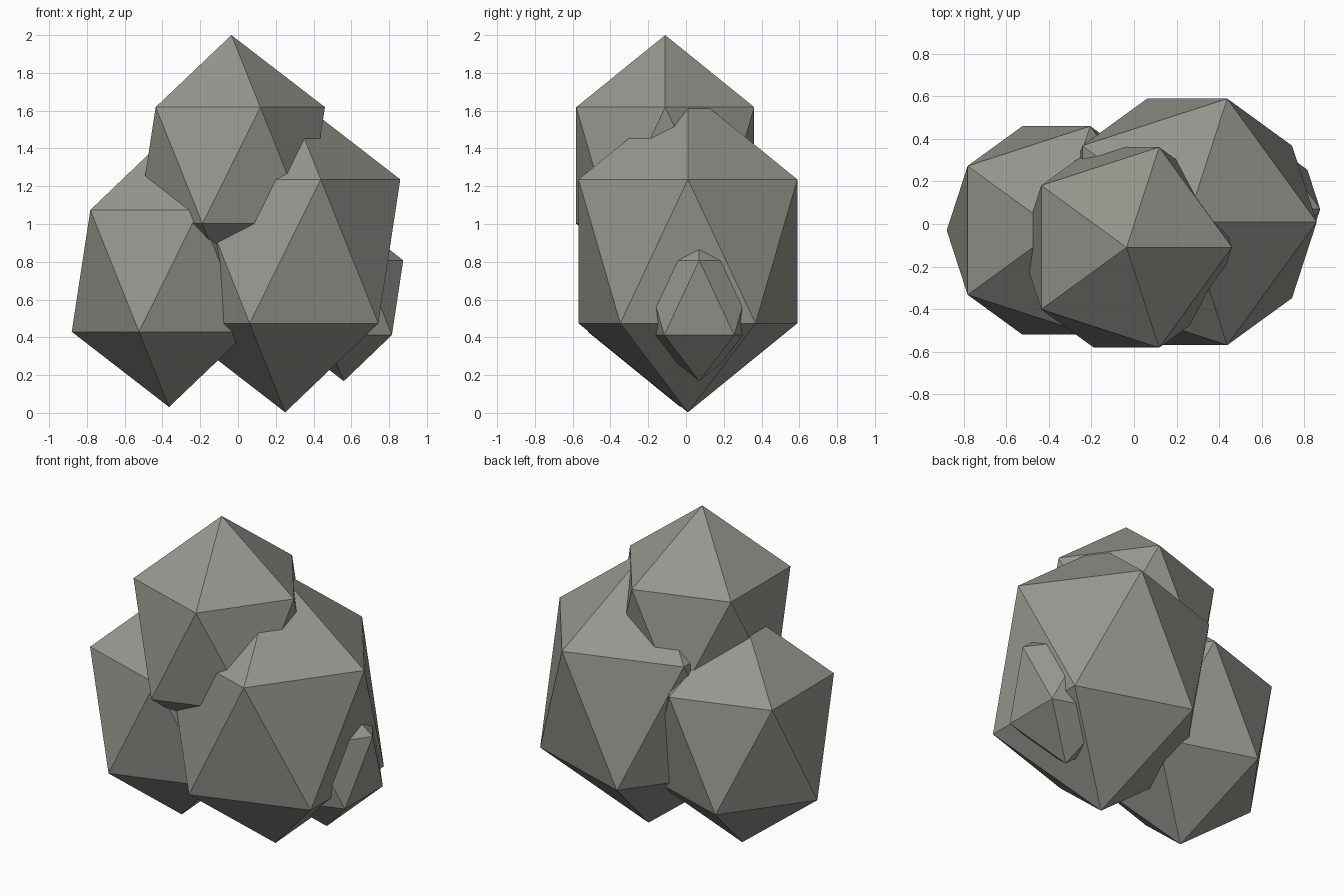
import bpy

# Remove the default cube
cube = bpy.data.objects.get("Cube")
if cube:
    bpy.data.objects.remove(cube, do_unlink=True)

# Stone material
stone = bpy.data.materials.new("warm_grey_stone")
stone.use_nodes = True
colour = (0.30, 0.315, 0.275, 1.0)
stone.diffuse_color = colour
bsdf = next(n for n in stone.node_tree.nodes if n.type == 'BSDF_PRINCIPLED')
bsdf.inputs["Base Color"].default_value = colour
bsdf.inputs["Roughness"].default_value = 0.9


def boulder(name, centre, radius, half_height):
    """Flat-faced twenty-sided boulder, stretched upward."""
    bpy.ops.mesh.primitive_ico_sphere_add(subdivisions=1, radius=1, location=centre)
    rock = bpy.context.object
    rock.name = rock.data.name = name
    rock.scale = (radius, radius, half_height)
    bpy.ops.object.transform_apply(location=False, rotation=False, scale=True)
    bpy.ops.object.shade_flat()
    rock.data.materials.append(stone)
    return rock


# Cluster of overlapping boulders
boulder("top_boulder", (-0.035, -0.11, 1.31), 0.554, 0.69)
boulder("large_left_boulder", (0.25, 0.01, 0.855), 0.681, 0.852)
boulder("right_boulder", (-0.365, -0.03, 0.752), 0.576, 0.721)
boulder("small_side_boulder", (0.56, 0.07, 0.61), 0.352, 0.442)
